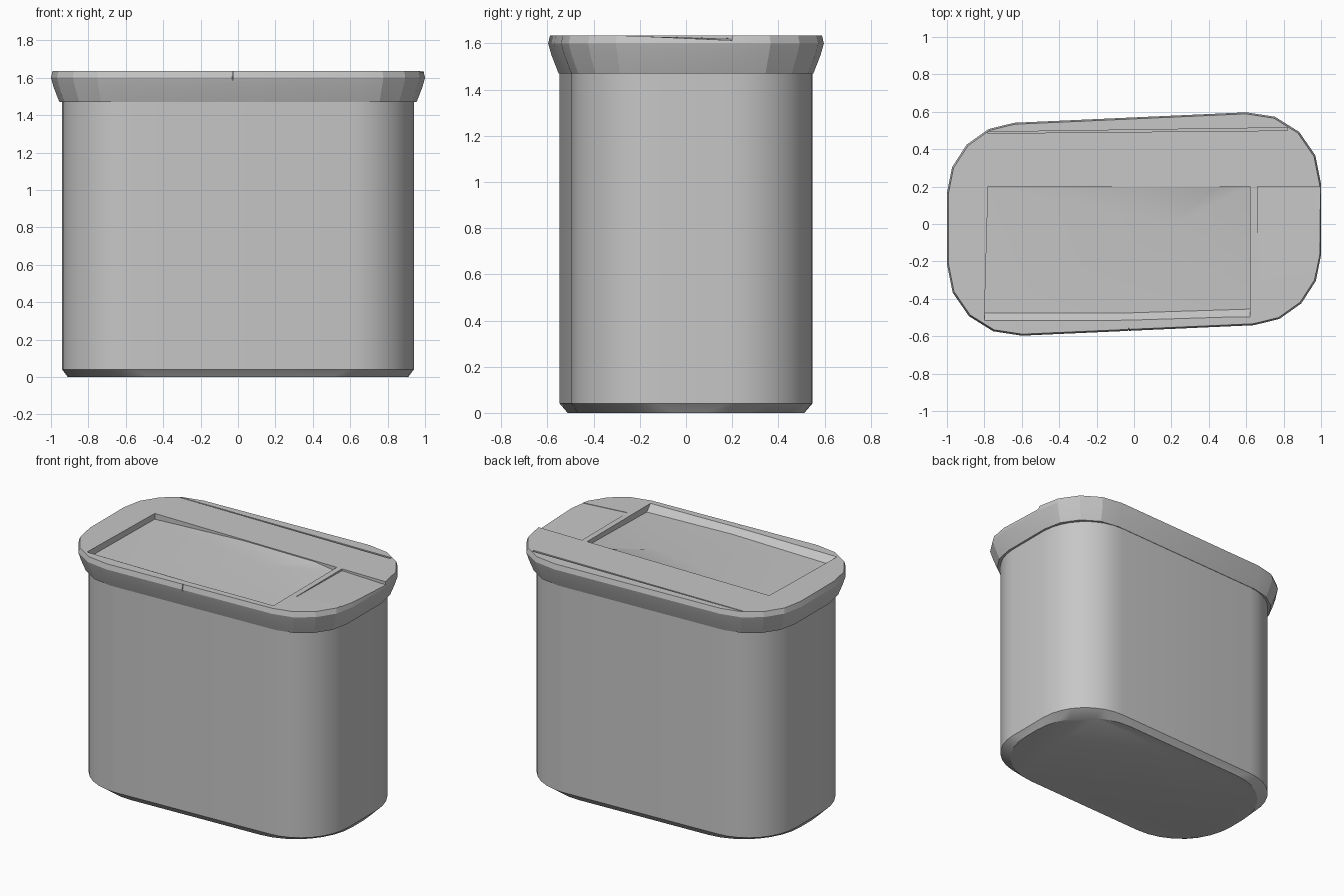
import bpy, bmesh, math

cube = bpy.data.objects.get("Cube")
if cube:
    bpy.data.objects.remove(cube, do_unlink=True)

SKEW = 0.045  # the tin is slightly out of square

grey = bpy.data.materials.new("plain_grey")
grey.use_nodes = True
COLOUR = (0.57, 0.57, 0.57, 1)
grey.diffuse_color = COLOUR
grey.node_tree.nodes["Principled BSDF"].inputs["Base Color"].default_value = COLOUR


def outline(half_x, half_y, radius, steps):
    """Rounded rectangle, sheared along y, one diagonal a little tighter."""
    pts = []
    for quarter, (sx, sy) in enumerate(((1, 1), (-1, 1), (-1, -1), (1, -1))):
        r = radius if sx == sy else radius - 0.04
        for i in range(steps + 1):
            a = (quarter + i / steps) * math.pi / 2
            x = sx * (half_x - r) + r * math.cos(a)
            y = sy * (half_y - r) + r * math.sin(a)
            pts.append((x, y + SKEW * x))
    return pts


def make_object(name, bm):
    bmesh.ops.recalc_face_normals(bm, faces=bm.faces)
    mesh = bpy.data.meshes.new(name)
    bm.to_mesh(mesh)
    bm.free()
    mesh.materials.append(grey)
    obj = bpy.data.objects.new(name, mesh)
    bpy.context.collection.objects.link(obj)
    return obj


def loft(name, half_x, half_y, steps, profile):
    """Stack rounded outlines given as (inset, radius, height), cap both ends."""
    bm = bmesh.new()
    rings = []
    for inset, radius, z in profile:
        pts = outline(half_x - inset, half_y - inset, radius, steps)
        rings.append([bm.verts.new((x, y, z)) for x, y in pts])
    for low, high in zip(rings, rings[1:]):
        for i in range(len(low)):
            j = (i + 1) % len(low)
            bm.faces.new((low[i], low[j], high[j], high[i]))
    bm.faces.new(rings[0])
    bm.faces.new(rings[-1])
    return make_object(name, bm)


def cut(target, name, floor, centre, lean=0.0):
    """Carve a pocket with a faceted fan floor; lean tilts its front wall."""
    bm = bmesh.new()
    low = [bm.verts.new(p) for p in floor]
    high = [bm.verts.new((x, y - (lean if y < 0 else 0), 1.645))
            for x, y, z in floor]
    hub = bm.verts.new(centre)
    for i in range(len(low)):
        j = (i + 1) % len(low)
        bm.faces.new((low[i], low[j], high[j], high[i]))
        bm.faces.new((low[j], low[i], hub))
    bm.faces.new(high)
    cutter = make_object(name, bm)
    cutter.hide_render = True
    mod = target.modifiers.new(name, "BOOLEAN")
    mod.operation = "DIFFERENCE"
    mod.solver = "EXACT"
    mod.object = cutter
    bpy.context.view_layer.objects.active = target
    bpy.ops.object.modifier_apply(modifier=name)
    bpy.data.objects.remove(cutter, do_unlink=True)


def smooth(obj, degrees):
    bpy.ops.object.select_all(action="DESELECT")
    obj.select_set(True)
    bpy.context.view_layer.objects.active = obj
    bpy.ops.object.shade_smooth_by_angle(angle=math.radians(degrees))


# Container with a chamfered foot, cut deeper at the corners
body = loft("container_body", 0.94, 0.522, 8,
            [(0.03, 0.45, 0), (0, 0.385, 0.04), (0, 0.385, 1.48)])
smooth(body, 30)

# Flared lid
lid = loft("lid", 1.0, 0.57, 4,
           [(0.045, 0.36, 1.47), (0.014, 0.39, 1.55),
            (0, 0.4, 1.6), (0.008, 0.395, 1.635)])

# Dished panel in the lid, rising towards the middle of the back edge
cut(lid, "panel_cutter",
    [(-0.8, -0.475, 1.59), (-0.02, -0.475, 1.6), (0.62, -0.455, 1.59),
     (0.62, 0.2, 1.605), (0.45, 0.2, 1.628), (-0.1, 0.2, 1.628),
     (-0.78, 0.2, 1.595)], (0.2, 0, 1.612), lean=0.05)

# Sunken end of the lid beside the panel
cut(lid, "end_cutter",
    [(0.66, -0.3, 1.632), (1.05, -0.25, 1.632), (1.05, 0.2, 1.612),
     (0.66, 0.2, 1.622)], (0.85, 0, 1.625))

# Crease between the panel and the back lip
cut(lid, "back_crease_cutter",
    [(-0.78, 0.485, 1.61), (0.82, 0.5, 1.61), (0.82, 0.515, 1.61),
     (-0.78, 0.492, 1.61)], (0, 0.498, 1.61))

# Seam in the front lip
cut(lid, "front_seam_cutter",
    [(-0.035, -0.65, 1.49), (-0.023, -0.65, 1.49), (-0.026, -0.555, 1.6),
     (-0.03, -0.555, 1.6)], (-0.029, -0.6, 1.545))
smooth(lid, 15)
